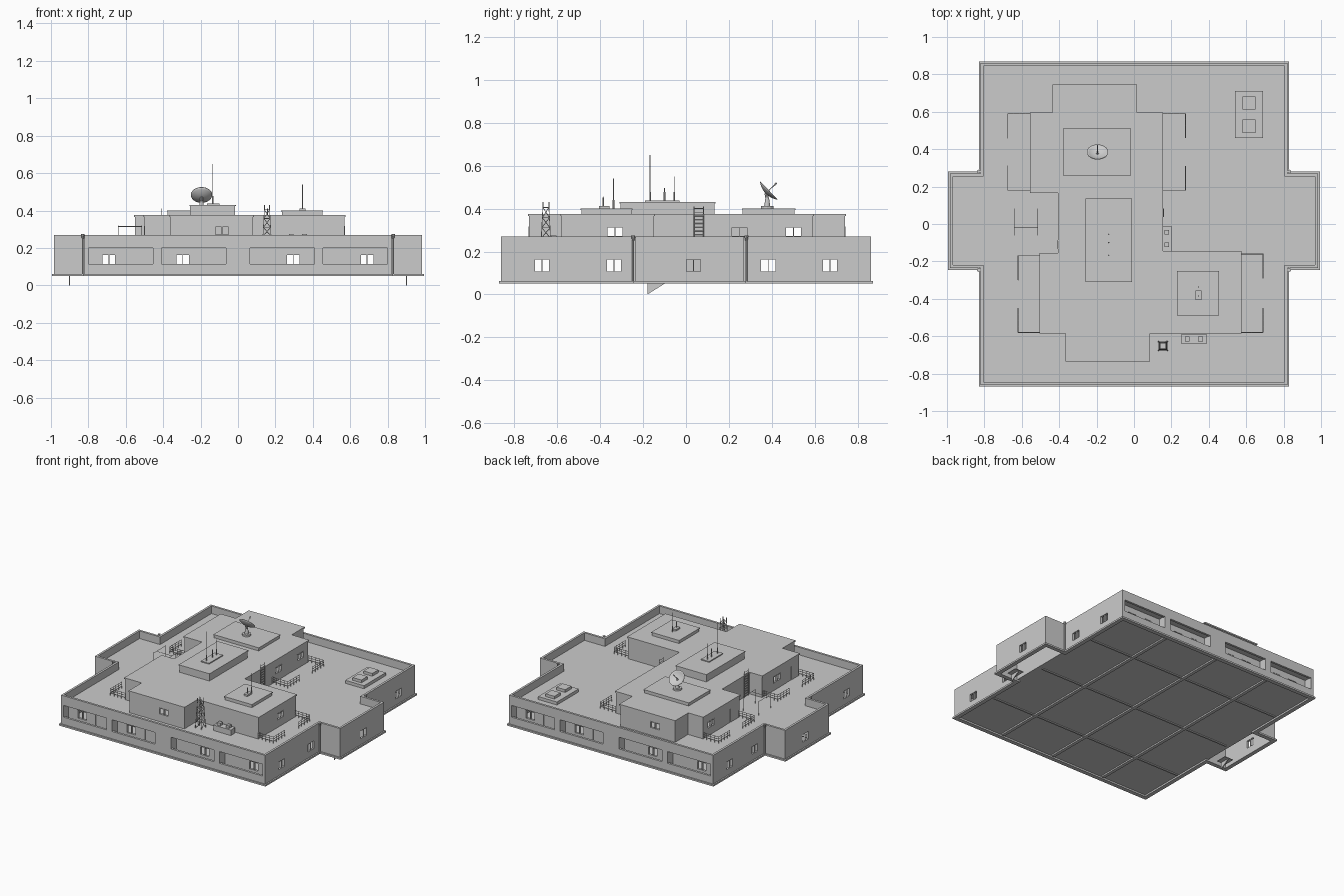
import bpy, bmesh, math
from mathutils import Vector, Matrix

if "Cube" in bpy.data.objects:
    bpy.data.objects.remove(bpy.data.objects["Cube"])

parts = {}

def part(name):
    return parts.setdefault(name, bmesh.new())

def box(name, x0, x1, y0, y1, z0, z1):
    m = Matrix.Translation(((x0+x1)/2, (y0+y1)/2, (z0+z1)/2)) @ Matrix.Diagonal((abs(x1-x0), abs(y1-y0), abs(z1-z0), 1))
    bmesh.ops.create_cube(part(name), size=1, matrix=m)

def wall_box(name, axis, c, d, u0, u1, z0, z1):
    """Box of half depth d on a wall at coordinate c facing x or y."""
    if axis == 'x':
        box(name, c-d, c+d, u0, u1, z0, z1)
    else:
        box(name, u0, u1, c-d, c+d, z0, z1)

def rod(name, p, q, r, r2=None, seg=6):
    p, q = Vector(p), Vector(q)
    v = q - p
    m = Matrix.Translation((p+q)/2) @ v.to_track_quat('Z', 'Y').to_matrix().to_4x4()
    bmesh.ops.create_cone(part(name), cap_ends=True, segments=seg, radius1=r,
                          radius2=r if r2 is None else r2, depth=v.length, matrix=m)

def offset(poly, d):
    out = []
    for i, p in enumerate(poly):
        a, b = Vector(poly[i-1]), Vector(poly[(i+1) % len(poly)])
        e1, e2 = (Vector(p)-a).normalized(), (b-Vector(p)).normalized()
        out.append(Vector(p) + d*Vector((e1.y+e2.y, -e1.x-e2.x)))
    return out

def loops(bm, poly, z0, z1):
    return [[bm.verts.new((p[0], p[1], z)) for p in poly] for z in (z0, z1)]

def prism(name, poly, z0, z1):
    bm = part(name)
    lo, hi = loops(bm, poly, z0, z1)
    bm.faces.new(lo[::-1])
    bm.faces.new(hi)
    for i in range(len(lo)):
        j = (i+1) % len(lo)
        bm.faces.new((lo[i], lo[j], hi[j], hi[i]))

def ring(name, poly, t, z0, z1):
    bm = part(name)
    a, b = loops(bm, poly, z0, z1)
    d, c = loops(bm, offset(poly, -t), z0, z1)
    for i in range(len(a)):
        j = (i+1) % len(a)
        for l, m in ((a, b), (b, c), (c, d), (d, a)):
            bm.faces.new((l[i], l[j], m[j], m[i]))

def window(axis, c, u, z0, w=0.075, h=0.063):
    wall_box('opening_cutter', axis, c, 0.02, u-w/2, u+w/2, z0, z0+h)
    f = 0.004
    for k in (-1, 0, 1):
        x = u + k*(w/2 - f/2)
        wall_box('window_frames', axis, c, 0.008, x-f/2, x+f/2, z0, z0+h)
    for z in (z0, z0+h-f):
        wall_box('window_frames', axis, c, 0.008, u-w/2, u+w/2, z, z+f)

def door(axis, c, u, z0, w=0.055, h=0.095):
    wall_box('opening_cutter', axis, c, 0.02, u-w/2, u+w/2, z0-0.004, z0+h)
    wall_box('doors', axis, c, 0.004, u-w/2, u+w/2, z0, z0+h)

DECK, TOP = 0.215, 0.375
quarter = [(0.82, -0.86), (0.82, -0.235), (0.985, -0.235), (0.985, 0.27), (0.82, 0.27), (0.82, 0.86)]
ground = quarter + [(-x, y) for x, y in quarter[::-1]]
upper = [(-0.43, 0.74), (0.01, 0.74), (0.01, 0.59), (0.15, 0.59), (0.15, -0.15), (0.57, -0.15),
         (0.57, -0.58), (0.08, -0.58), (0.08, -0.73), (-0.36, -0.73), (-0.36, -0.58), (-0.50, -0.58),
         (-0.50, -0.16), (-0.40, -0.16), (-0.40, 0.17), (-0.55, 0.17), (-0.55, 0.59), (-0.43, 0.59)][::-1]

# Ground storey: plinth, outer walls with parapet, floor, roof deck
ring('plinth', offset(ground, 0.01), 0.03, 0.05, 0.062)
ring('ground_walls', ground, 0.016, 0.062, 0.27)
box('ground_floor', -0.805, 0.805, -0.845, 0.845, 0.062, 0.07)
prism('roof_deck', offset(ground, -0.014), 0.205, DECK)
for x in (-0.43, 0, 0.43):
    box('floor_beams', x-0.012, x+0.012, -0.83, 0.83, 0.052, 0.064)
for y in (-0.5, 0, 0.5):
    box('floor_beams', -0.79, 0.79, y-0.006, y+0.006, 0.055, 0.063)

# Recessed balconies on front and back
for s in (-1, 1):
    wall_box('balcony_back_%s' % ('front' if s < 0 else 'rear'), 'y', s*0.795, 0.006, -0.803, 0.803, 0.068, 0.206)
    for x in (-0.627, -0.237, 0.237, 0.627):
        wall_box('opening_cutter', 'y', s*0.855, 0.025, x-0.173, x+0.173, 0.115, 0.2)
        for e in (-0.176, 0.176):
            box('balcony_sides', x+e-0.004, x+e+0.004, s*0.8, s*0.845, 0.07, 0.206)
    for m in (-1, 1):
        for u in (0.69, 0.295):
            window('y', s*0.795, m*u, 0.103)
        for u in (0.555, 0.158):
            door('y', s*0.795, m*u, 0.07)

# Side windows, wing windows, inner wing walls, wing brackets, downpipes
for s in (-1, 1):
    for y in (-0.67, -0.335, 0.383, 0.67):
        window('x', s*0.812, y, 0.103)
    window('x', s*0.977, 0.035, 0.103)
    box('inner_wing_walls', s*0.804, s*0.82, -0.25, 0.285, 0.062, 0.206)
    bm = part('wing_brackets')
    tri = [[bm.verts.new((s*0.9+d, y, z)) for y, z in ((-0.18, 0.05), (-0.18, 0), (-0.1, 0.05))] for d in (-0.003, 0.003)]
    bm.faces.new(tri[0][::-1])
    bm.faces.new(tri[1])
    for i in range(3):
        j = (i+1) % 3
        bm.faces.new((tri[0][i], tri[0][j], tri[1][j], tri[1][i]))
    box('wing_brackets', s*0.865, s*0.935, -0.18, -0.1, 0.05, 0.054)
    for y in (-0.246, 0.281):
        rod('downpipes', (s*0.83, y, 0.06), (s*0.83, y, 0.25), 0.005, seg=8)
        rod('downpipes', (s*0.83, y, 0.25), (s*0.83, y, 0.275), 0.005, 0.01, seg=8)

# Upper storey with thin overhanging roof
ring('upper_walls', upper, 0.012, DECK-0.004, TOP-0.008)
prism('upper_roof', offset(upper, 0.005), TOP-0.01, TOP)
UZ = 0.268
for axis, c, win, dr in (('y', -0.724, -0.085, -0.232), ('y', 0.734, -0.27, -0.12),
                         ('x', 0.564, -0.33, -0.47), ('x', 0.144, 0.248, 0.377),
                         ('x', 0.144, 0.5, None), ('x', -0.494, -0.33, -0.47), ('x', -0.544, 0.5, 0.3)):
    window(axis, c, win, UZ, 0.078, 0.048)
    if dr is not None:
        door(axis, c, dr, DECK, 0.05, 0.098)

# Terrace railings, each an L at both ends with a gap between
for xw, xo, y0, y1 in ((0.15, 0.275, 0.18, 0.59), (-0.55, -0.675, 0.18, 0.59),
                       (-0.50, -0.62, -0.58, -0.17), (0.57, 0.69, -0.58, -0.16)):
    for ya, yb in ((y0, y0+0.13), (y1, y1-0.13)):
        path = [(xw, ya), (xo, ya), (xo, yb)]
        for (ax, ay), (bx, by) in zip(path, path[1:]):
            for z in (0.232, 0.247, 0.262):
                rod('terrace_railings', (ax, ay, z), (bx, by, z), 0.002, seg=4)
            for k in range(5):
                t = k/4
                x, y = ax+(bx-ax)*t, ay+(by-ay)*t
                rod('terrace_railings', (x, y, DECK), (x, y, 0.264), 0.002, seg=4)

# Rooftop blocks
for n, x0, x1, y0, y1, z in (('dish_platform', -0.38, -0.015, 0.26, 0.51, 0.4),
                             ('central_block', -0.26, -0.012, -0.31, 0.137, 0.43),
                             ('corner_platform', 0.23, 0.455, -0.49, -0.25, 0.4)):
    box(n, x0+0.004, x1-0.004, y0+0.004, y1-0.004, TOP, z-0.006)
    box(n, x0, x1, y0, y1, z-0.006, z)
box('antenna_base', -0.165, -0.1, -0.19, -0.03, 0.43, 0.437)
box('corner_antenna_base', 0.33, 0.36, -0.405, -0.355, 0.4, 0.412)
for x, y, z, h in ((-0.135, -0.167, 0.437, 0.65), (-0.135, -0.1, 0.437, 0.495), (-0.135, -0.055, 0.437, 0.55),
                   (0.345, -0.337, 0.4, 0.54), (0.345, -0.385, 0.412, 0.455)):
    rod('whip_antennas', (x, y, z), (x, y, z+0.04), 0.004)
    rod('whip_antennas', (x, y, z), (x, y, h), 0.0018)

# Satellite dish: spun bowl, feed struts and pedestal
axis = Vector((0, 0.72, 0.69))
origin = Vector((-0.195, 0.373, 0.472))
turn = Matrix.Translation(origin) @ axis.to_track_quat('Z', 'Y').to_matrix().to_4x4()
bm = part('dish_bowl')
prof = [(0.057*i/6, 0.018*(i/6)**2) for i in range(7)]
prof += [(r, z-0.003) for r, z in prof[::-1]]
vs = [bm.verts.new((r, 0, z)) for r, z in prof]
es = [bm.edges.new(e) for e in zip(vs, vs[1:])]
bmesh.ops.spin(bm, geom=vs+es, cent=(0, 0, 0), axis=(0, 0, 1), angle=2*math.pi, steps=24)
bmesh.ops.remove_doubles(bm, verts=bm.verts[:], dist=1e-5)
bmesh.ops.transform(bm, matrix=turn, verts=bm.verts[:])
rod('dish_feed', turn @ Vector((0, 0, 0)), turn @ Vector((0, 0, 0.065)), 0.0018)
rod('dish_feed', turn @ Vector((0, 0, 0.055)), turn @ Vector((0, 0, 0.068)), 0.004)
rod('dish_pedestal', (-0.195, 0.378, 0.4), (-0.195, 0.378, 0.412), 0.03, seg=12)
rod('dish_pedestal', (-0.195, 0.378, 0.412), (-0.195, 0.378, 0.452), 0.014, 0.008, seg=12)
rod('dish_pedestal', (-0.195, 0.378, 0.445), origin, 0.008, seg=8)

# Ventilation units on the deck: slab with two raised boxes
for x0, x1, y0, y1, z, b in ((0.54, 0.69, 0.46, 0.71, 0.237, 0.035), (0.25, 0.39, -0.64, -0.59, 0.255, 0.013),
                             (0.15, 0.2, -0.145, -0.01, 0.24, 0.013)):
    box('vent_units', x0, x1, y0, y1, DECK, z)
    cx, cy = (x0+x1)/2, (y0+y1)/2
    for s in (-1, 1):
        dx, dy = (s*(x1-x0)/4, 0) if x1-x0 > y1-y0 else (0, s*(y1-y0)/4)
        box('vent_caps', cx+dx-b, cx+dx+b, cy+dy-b, cy+dy+b, z, z+0.02)

# Wall ladders
for x, y in ((0.158, 0.06), (-0.408, -0.11)):
    for d in (-0.022, 0.022):
        rod('wall_ladders', (x, y+d, DECK), (x, y+d, 0.41), 0.002, seg=4)
    for k in range(11):
        z = DECK + 0.01 + k*0.0175
        rod('wall_ladders', (x, y-0.022, z), (x, y+0.022, z), 0.0018, seg=4)

# Lattice mast
def mast(i, k):
    w = 0.024 - 0.010*k/4
    sx, sy = ((-1, -1), (1, -1), (1, 1), (-1, 1))[i % 4]
    return (0.155+sx*w, -0.652+sy*w, DECK + 0.19*k/4)
for i in range(4):
    rod('lattice_mast', mast(i, 0), mast(i, 4), 0.0025, seg=4)
    rod('lattice_mast', mast(i, 4), Vector(mast(i, 4))+Vector((0, 0, 0.025)), 0.0025, seg=4)
    for k in range(4):
        rod('lattice_mast', mast(i, k), mast(i+1, k+1), 0.0016, seg=4)
        rod('lattice_mast', mast(i, k+1), mast(i+1, k+1), 0.0016, seg=4)

# Drying frame on the left terrace
for x in (-0.64, -0.515):
    for y in (-0.06, 0.08):
        rod('drying_frame', (x, y, DECK), (x, y, 0.32), 0.0022, seg=4)
rod('drying_frame', (-0.64, -0.02, 0.315), (-0.515, -0.02, 0.315), 0.0018, seg=4)
for x in (-0.64, -0.515):
    rod('drying_frame', (x, -0.06, 0.315), (x, 0.08, 0.315), 0.0018, seg=4)

# Turn every collected part into an object
objs = {}
for name, bm in parts.items():
    bmesh.ops.recalc_face_normals(bm, faces=bm.faces[:])
    for f in bm.faces:
        f.smooth = name == 'dish_bowl'
    me = bpy.data.meshes.new(name)
    bm.to_mesh(me)
    bm.free()
    objs[name] = bpy.data.objects.new(name, me)
    bpy.context.collection.objects.link(objs[name])

# Cut the door, window and balcony openings
cutter = objs['opening_cutter']
cutter.hide_render = True
walls = [objs[n] for n in ('ground_walls', 'balcony_back_front', 'balcony_back_rear', 'upper_walls')]
for o in walls:
    mod = o.modifiers.new('openings', 'BOOLEAN')
    mod.object, mod.solver = cutter, 'EXACT'
dg = bpy.context.evaluated_depsgraph_get()
cut = [bpy.data.meshes.new_from_object(o.evaluated_get(dg)) for o in walls]
for o, me in zip(walls, cut):
    o.modifiers.clear()
    o.data = me
bpy.data.objects.remove(cutter)
